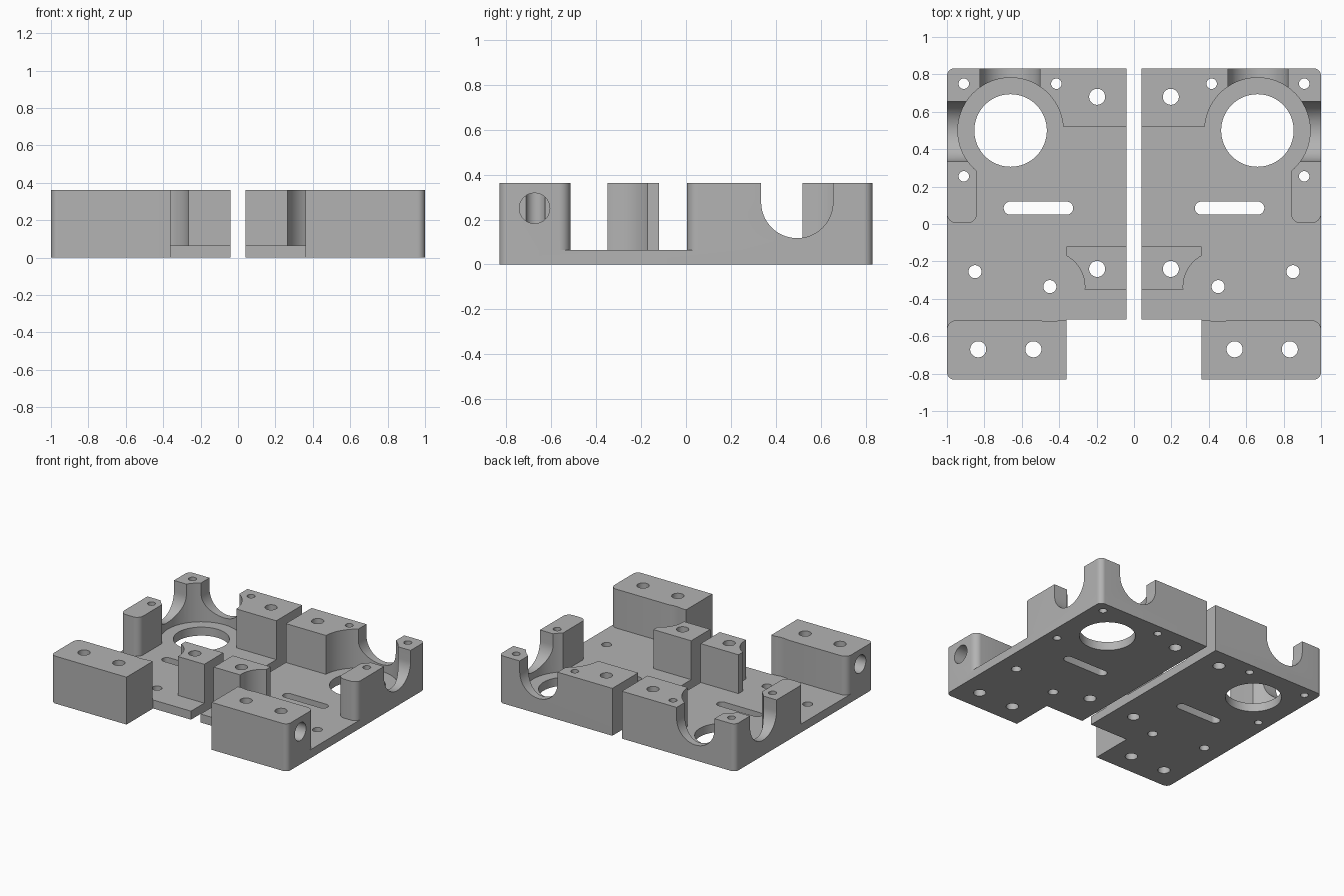
import bpy, bmesh
from math import radians, cos, sin
from mathutils import Matrix

cube = bpy.data.objects.get("Cube")
if cube:
    bpy.data.objects.remove(cube, do_unlink=True)

FLOOR, TOP = 0.065, 0.362      # plate thickness and block height
INNER, OUTER, END = 0.04, 1.0, 0.832

grey = bpy.data.materials.new("machined_grey")
grey.use_nodes = True
colour = (0.45, 0.45, 0.45, 1)
grey.diffuse_color = colour
grey.node_tree.nodes["Principled BSDF"].inputs["Base Color"].default_value = colour

# Local-to-world axes for shapes extruded up, along x, or along y
UP = Matrix.Identity(4)
ALONG_X = Matrix(((0, 0, 1, 0), (1, 0, 0, 0), (0, 1, 0, 0), (0, 0, 0, 1)))
ALONG_Y = Matrix(((1, 0, 0, 0), (0, 0, 1, 0), (0, 1, 0, 0), (0, 0, 0, 1)))


def arc(cx, cy, r, a0, a1, n=12):
    angles = [radians(a0 + (a1 - a0) * i / n) for i in range(n + 1)]
    return [(cx + r * cos(a), cy + r * sin(a)) for a in angles]


def circle(cx, cy, r, n=32):
    return arc(cx, cy, r, 0, 360, n)[:-1]


def prism(bm, points, lo, hi, axes=UP):
    bottom = [bm.verts.new(axes @ Matrix.Translation((x, y, lo)).translation) for x, y in points]
    top = [bm.verts.new(axes @ Matrix.Translation((x, y, hi)).translation) for x, y in points]
    bm.faces.new(bottom[::-1])
    bm.faces.new(top)
    for i in range(len(points)):
        j = (i + 1) % len(points)
        bm.faces.new((bottom[i], bottom[j], top[j], top[i]))


def make(name, shapes):
    bm = bmesh.new()
    for shape in shapes:
        prism(bm, *shape)
    bmesh.ops.recalc_face_normals(bm, faces=bm.faces)
    mesh = bpy.data.meshes.new(name)
    bm.to_mesh(mesh)
    bm.free()
    mesh.materials.append(grey)
    obj = bpy.data.objects.new(name, mesh)
    bpy.context.collection.objects.link(obj)
    return obj


def combine(target, tool, operation):
    tool.hide_render = True
    mod = target.modifiers.new("cut", "BOOLEAN")
    mod.operation, mod.object, mod.solver = operation, tool, "EXACT"
    bpy.ops.object.select_all(action="DESELECT")
    bpy.context.view_layer.objects.active = target
    target.select_set(True)
    bpy.ops.object.modifier_apply(modifier=mod.name)
    bpy.data.objects.remove(tool, do_unlink=True)


# Outline corners shared by the plate and the blocks
front_corner = arc(0.96, 0.04 - END, 0.04, 270, 360)
back_corner = arc(0.96, END - 0.04, 0.04, 0, 90)

# Base plate with the notched inner front corner
plate = [(INNER, -0.51), (0.36, -0.51), (0.36, -END)]
plate += front_corner + back_corner + [(INNER, END)]
mount = make("left_mount", [(plate, 0, FLOOR)])

# Back block wrapping around the round pocket, down to the side column
back = [(INNER, 0.52)] + arc(0.66, 0.5, 0.282, 175.9, -50.3, 48)
back += arc(0.89, 0.055, 0.05, 180, 270) + arc(0.95, 0.055, 0.05, 270, 360)
back += back_corner + [(INNER, END)]

# Front block with a shallow tool relief in its rear face
front = [(0.36, -END)] + front_corner + arc(0.95, -0.565, 0.05, 0, 90)
front += arc(0.45, -0.335, 0.187, -74.3, -105.7) + [(0.36, -0.515)]

# Small inner block with a scooped corner
inner = [(INNER, -0.12), (0.36, -0.12)]
inner += arc(0.45, -0.335, 0.187, 118.8, 184.6, 16) + [(INNER, -0.35)]
blocks = make("blocks", [(p, FLOOR, TOP) for p in (back, front, inner)])
combine(mount, blocks, "UNION")

# Vertical holes, the shaft opening and the slot
slot = arc(0.36, 0.085, 0.035, 90, 270) + arc(0.662, 0.085, 0.035, -90, 90)
holes = [circle(0.66, 0.5, 0.194, 64), slot]
for radius, centres in (
    (0.028, ((0.91, 0.75), (0.415, 0.75), (0.91, 0.255))),
    (0.035, ((0.85, -0.255), (0.45, -0.335))),
    (0.043, ((0.197, 0.68), (0.197, -0.24), (0.538, -0.67), (0.833, -0.67))),
):
    holes += [circle(x, y, radius) for x, y in centres]
combine(mount, make("hole_cutter", [(h, -0.1, 0.5) for h in holes]), "DIFFERENCE")


# Open cradles in the side and back walls, and the blind side bore
def cradle(c):
    return arc(c, 0.277, 0.16, 180, 360, 32) + [(c + 0.16, 0.5), (c - 0.16, 0.5)]


combine(mount, make("side_cutter", [
    (cradle(0.495), 0.85, 1.1, ALONG_X),
    (cradle(0.663), 0.7, 0.95, ALONG_Y),
    (circle(-0.675, 0.25, 0.068), 0.535, 1.1, ALONG_X),
]), "DIFFERENCE")

mount.select_set(True)
bpy.context.view_layer.objects.active = mount
bpy.ops.object.shade_smooth_by_angle(angle=radians(30))

# Mirrored twin
twin_mesh = mount.data.copy()
twin_mesh.transform(Matrix.Scale(-1, 4, (1, 0, 0)))
twin_mesh.flip_normals()
twin = bpy.data.objects.new("right_mount", twin_mesh)
bpy.context.collection.objects.link(twin)
